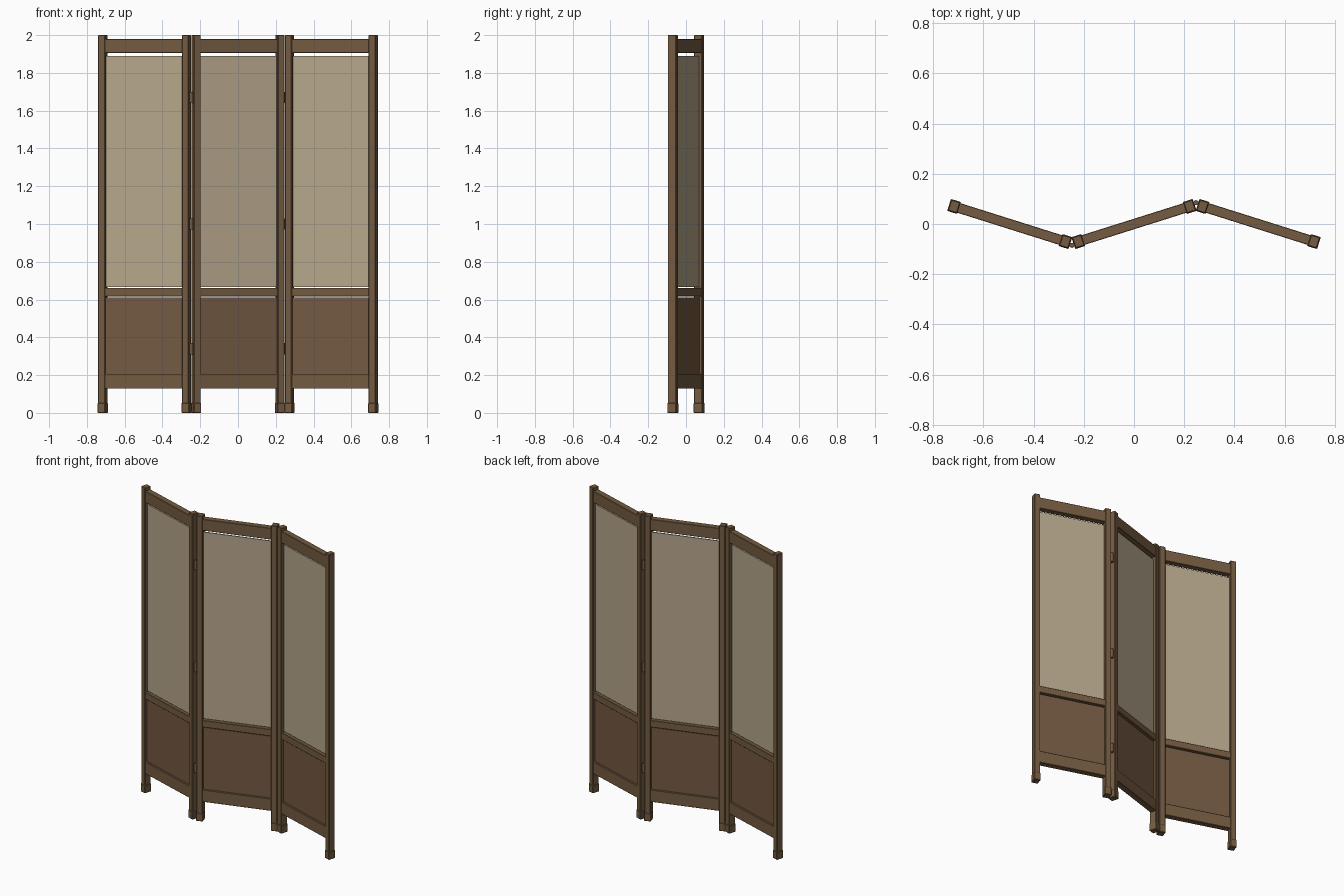
import bpy
import math
from mathutils import Matrix, Vector

cube = bpy.data.objects.get("Cube")
if cube:
    bpy.data.objects.remove(cube, do_unlink=True)


def material(name, color):
    mat = bpy.data.materials.new(name)
    mat.use_nodes = True
    mat.diffuse_color = (*color, 1)
    mat.node_tree.nodes["Principled BSDF"].inputs["Base Color"].default_value = (*color, 1)
    return mat


wood = material("frame wood", (0.175, 0.105, 0.052))
board = material("board wood", (0.175, 0.1, 0.055))
fabric = material("linen fabric", (0.47, 0.385, 0.26))
metal = material("hinge bronze", (0.16, 0.1, 0.05))

ANGLE = math.radians(17.5)
HALF = 0.2323          # panel centre to post centre
POST_W, POST_D = 0.038, 0.046
INNER = 2 * HALF - POST_W


def finish(obj, name, mat, bevel=0.0):
    obj.name = name
    obj.data.materials.append(mat)
    if bevel:
        mod = obj.modifiers.new("edge", "BEVEL")
        mod.width = bevel
        mod.segments = 1
    return obj


def box(name, frame, x, z0, z1, width, depth, mat, bevel=0.0):
    """Box spanning z0..z1 at offset x along a panel."""
    bpy.ops.mesh.primitive_cube_add(size=1)
    obj = bpy.context.object
    size = Vector((width, depth, z1 - z0))
    obj.data.transform(Matrix.Diagonal((*size, 1)))
    obj.matrix_world = frame @ Matrix.Translation((x, 0, (z0 + z1) / 2))
    return finish(obj, name, mat, bevel)


# Three folding panels in a zigzag
for label, cx, angle in (("right", -0.4945, -ANGLE), ("middle", 0, ANGLE), ("left", 0.4945, -ANGLE)):
    frame = Matrix.Translation((cx, 0, 0)) @ Matrix.Rotation(angle, 4, "Z")

    # Posts and feet
    for side, x in (("right", -HALF), ("left", HALF)):
        box(f"{label}_panel_{side}_post", frame, x, 0.01, 2.0, POST_W, POST_D, wood, 0.003)
        box(f"{label}_panel_{side}_foot", frame, x, 0, 0.053, 0.042, 0.05, wood, 0.003)

    # Rails
    for rail, z0, z1 in (("top", 1.905, 1.98), ("middle", 0.617, 0.662), ("bottom", 0.128, 0.207)):
        box(f"{label}_panel_{rail}_rail", frame, 0, z0, z1, INNER + 0.004, 0.04, wood, 0.002)

    # Infill
    box(f"{label}_panel_fabric", frame, 0, 0.667, 1.889, INNER, 0.008, fabric)
    box(f"{label}_panel_board", frame, 0, 0.2, 0.611, INNER, 0.016, board)

# Hinge barrels in the open side of each fold
for label, sign in (("right", -1), ("left", 1)):
    for i, z in enumerate((0.34, 1.0, 1.67)):
        bpy.ops.mesh.primitive_cylinder_add(
            vertices=12, radius=0.01, depth=0.06, location=(sign * 0.247, sign * 0.085, z))
        finish(bpy.context.object, f"{label}_hinge_{i + 1}", metal)
        bpy.ops.object.shade_smooth_by_angle()
